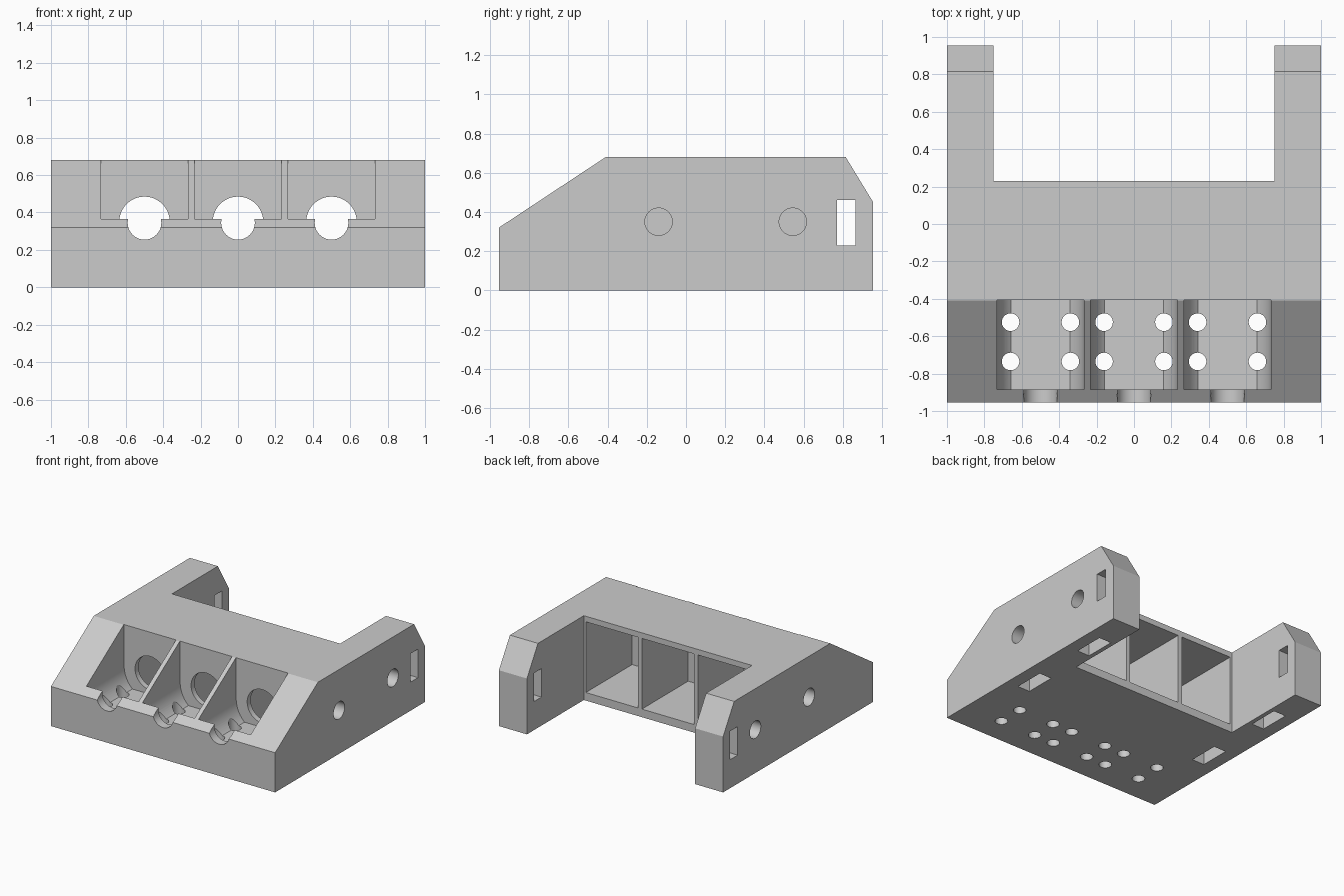
import bpy, bmesh, math
from mathutils import Vector

if "Cube" in bpy.data.objects:
    bpy.data.objects.remove(bpy.data.objects["Cube"])

grey = bpy.data.materials.new("light_grey")
grey.diffuse_color = (0.6, 0.6, 0.6, 1)
grey.use_nodes = True
grey.node_tree.nodes["Principled BSDF"].inputs["Base Color"].default_value = grey.diffuse_color


def prism(name, points, axis, start, end):
    """Extrude a 2D outline along an axis: x takes (y, z), y takes (x, z), z takes (x, y)."""
    place = {"x": lambda a, b: (start, a, b),
             "y": lambda a, b: (a, start, b),
             "z": lambda a, b: (a, b, start)}[axis]
    shift = Vector([(end - start) * (axis == k) for k in "xyz"])
    bm = bmesh.new()
    face = bm.faces.new([bm.verts.new(place(a, b)) for a, b in points])
    top = bmesh.ops.extrude_face_region(bm, geom=[face])["geom"]
    bmesh.ops.translate(bm, vec=shift, verts=[g for g in top if isinstance(g, bmesh.types.BMVert)])
    bmesh.ops.recalc_face_normals(bm, faces=bm.faces[:])
    mesh = bpy.data.meshes.new(name)
    bm.to_mesh(mesh)
    bm.free()
    ob = bpy.data.objects.new(name, mesh)
    bpy.context.collection.objects.link(ob)
    return ob


def rect(a0, a1, b0, b1):
    return [(a0, b0), (a1, b0), (a1, b1), (a0, b1)]


def circle(a, b, r, n=40):
    return [(a + r * math.cos(2 * math.pi * i / n), b + r * math.sin(2 * math.pi * i / n))
            for i in range(n)]


# Body: side profile with sloped front and chamfered rear
body = prism("bracket_body", [(-.955, 0), (.955, 0), (.955, .45), (.815, .68), (-.41, .68), (-.955, .32)],
             "x", -1, 1)
body.data.materials.append(grey)


def cut(points, axis, start, end):
    """Subtract a prism from the body."""
    cutter = prism("cutter", points, axis, start, end)
    cutter.hide_render = True
    cutter.data.materials.append(grey)
    mod = body.modifiers.new("cut", "BOOLEAN")
    mod.operation, mod.solver, mod.object = "DIFFERENCE", "EXACT", cutter
    bpy.context.view_layer.objects.active = body
    bpy.ops.object.modifier_apply(modifier=mod.name)
    bpy.data.objects.remove(cutter, do_unlink=True)


# Gap between the two rear arms
cut(rect(-.75, .75, .23, 1.2), "z", -.2, 1)

AXIS_Z, HALF, FLOOR = .35, .2325, .18
for cx in (-.5, 0, .5):
    # Front cradle: flat floor with round sides, open at the top
    low = math.asin((AXIS_Z - FLOOR) / HALF)
    arc = [-low * i / 12 for i in range(13)]
    right = [(cx + HALF * math.cos(t), AXIS_Z + HALF * math.sin(t)) for t in arc]
    left = [(2 * cx - x, z) for x, z in reversed(right)]
    cut([(cx + HALF, 1)] + right + left + [(cx - HALF, 1)], "y", -.885, -.405)
    # Rear compartment, hole in the wall between, notch in the front lip
    cut(rect(cx - HALF, cx + HALF, .065, .635), "y", -.36, .4)
    cut(circle(cx, AXIS_Z, .135), "y", -.45, -.3)
    cut(circle(cx, .345, .09), "y", -1.1, -.84)
    # Screw holes through the cradle floor
    for dx in (-.16, .16):
        for y in (-.735, -.525):
            cut(circle(cx + dx, y, .047, 28), "z", -.1, .4)

for s in (-1, 1):
    # Side bolt holes with nut pockets open at the bottom
    for y in (-.14, .545):
        cut(circle(y, AXIS_Z, .07, 32), "x", s * 1.1, s * .80)
        cut(rect(y - .125, y + .125, -.1, .48), "x", s * .895, s * .785)
    # Strap slot through each arm
    cut(rect(.77, .865, .23, .46), "x", s * 1.1, s * .6)

body.select_set(True)
bpy.context.view_layer.objects.active = body
bpy.ops.object.shade_smooth_by_angle(angle=math.radians(25))
